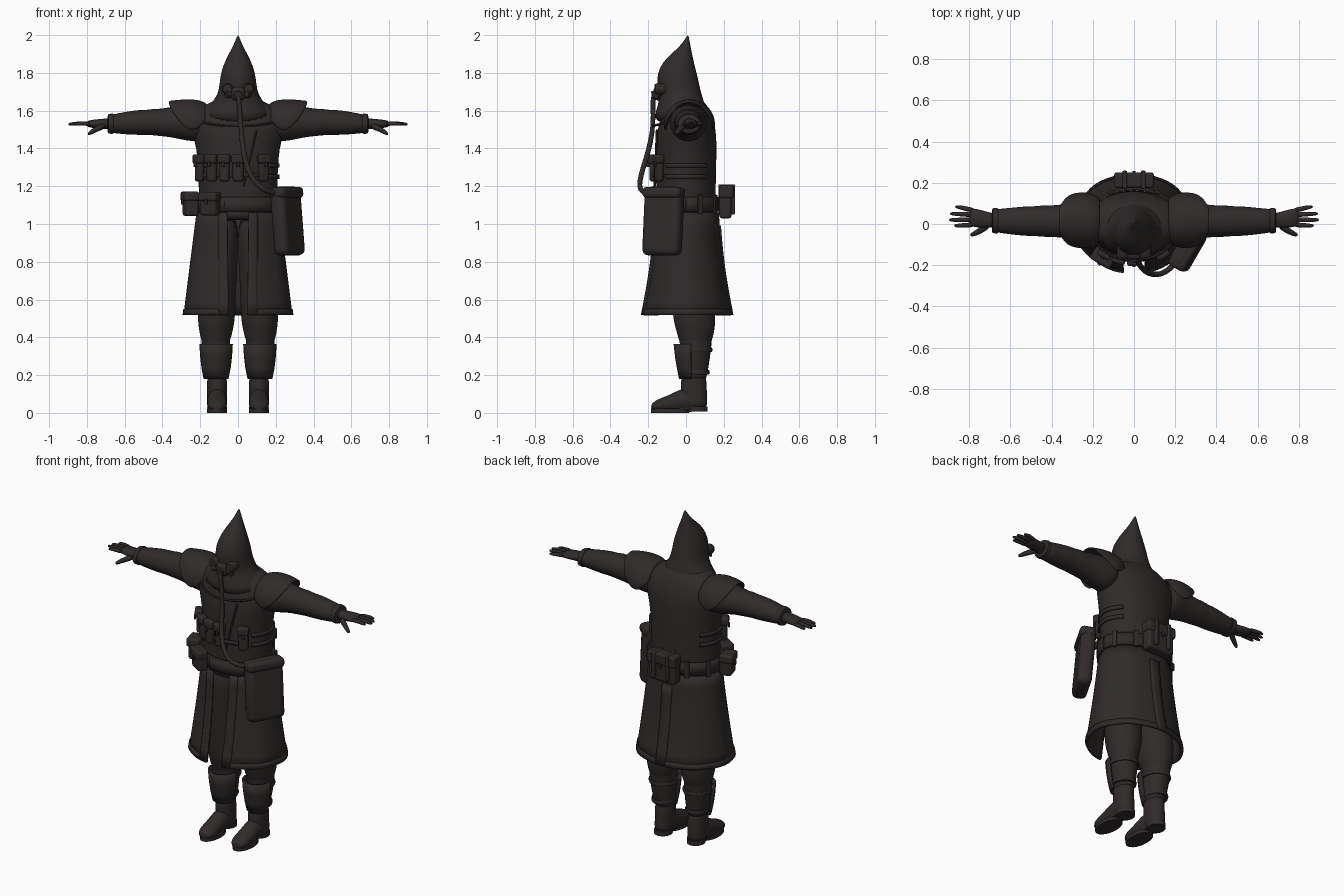
import bpy, bmesh, math
from mathutils import Vector, Matrix
from math import sin, cos, pi, radians

mat = bpy.data.materials.new("dark_brown_cloth")
mat.diffuse_color = (0.030, 0.0235, 0.0235, 1)


def finish(name, bm, mirror=False, solid=0, sub=0, bevel=0):
    bmesh.ops.recalc_face_normals(bm, faces=bm.faces)
    me = bpy.data.meshes.new(name)
    bm.to_mesh(me)
    bm.free()
    ob = bpy.data.objects.new(name, me)
    bpy.context.collection.objects.link(ob)
    me.materials.append(mat)
    if mirror:
        m = ob.modifiers.new("mirror", 'MIRROR')
        m.use_mirror_merge = False
    if solid:
        m = ob.modifiers.new("thickness", 'SOLIDIFY')
        m.thickness, m.offset = solid, 0
    if bevel:
        m = ob.modifiers.new("bevel", 'BEVEL')
        m.width, m.segments = bevel, 3
    if sub:
        m = ob.modifiers.new("smooth", 'SUBSURF')
        m.levels = m.render_levels = sub
    return ob


def loft(name, rings, closed=True, cap=True, **kw):
    bm = bmesh.new()
    vs = [[bm.verts.new(p) for p in r] for r in rings]
    n = len(rings[0])
    for a, b in zip(vs, vs[1:]):
        for i in range(n if closed else n - 1):
            j = (i + 1) % n
            bm.faces.new((a[i], a[j], b[j], b[i]))
    if closed and cap:
        bm.faces.new(vs[0])
        bm.faces.new(vs[-1])
    return finish(name, bm, **kw)


def ellipse(axis, d, c1, c2, r1, r2, n=24, a0=0, a1=None):
    """Ring (or arc a0..a1 in radians) across the given axis at distance d."""
    pts = []
    for i in range(n):
        t = 2 * pi * i / n if a1 is None else a0 + (a1 - a0) * i / (n - 1)
        u, v = c1 + r1 * cos(t), c2 + r2 * sin(t)
        pts.append({'x': (d, u, v), 'y': (u, d, v), 'z': (u, v, d)}[axis])
    return pts


def stack(name, axis, rows, n=24, **kw):
    return loft(name, [ellipse(axis, *r, n=n) for r in rows], **kw)


def tube(name, pts, radii, n=10, **kw):
    pts = [Vector(p) for p in pts]
    rings = []
    for i, p in enumerate(pts):
        d = pts[min(i + 1, len(pts) - 1)] - pts[max(i - 1, 0)]
        q = d.to_track_quat('Z', 'Y')
        r = radii[i] if isinstance(radii, list) else radii
        rings.append([p + q @ Vector((r * cos(2 * pi * k / n), r * sin(2 * pi * k / n), 0)) for k in range(n)])
    return loft(name, rings, **kw)


def box(name, loc, size, turn=0, lean=0, bevel=0.012, **kw):
    bm = bmesh.new()
    bmesh.ops.create_cube(bm, size=1)
    m = Matrix.Translation(loc) @ Matrix.Rotation(turn, 4, 'Z') @ Matrix.Rotation(lean, 4, 'X')
    bm.transform(m @ Matrix.Diagonal((*size, 1)))
    return finish(name, bm, bevel=bevel, **kw)


def pouch(name, angle, z, size, rx, ry, flap=0.4):
    """Box with a lid, set against an elliptical body at an angle (270 = front)."""
    a = radians(angle)
    nrm = Vector((cos(a) / rx, sin(a) / ry, 0)).normalized()
    p = Vector((rx * cos(a), ry * sin(a), z)) + nrm * size[1] / 2
    turn = math.atan2(nrm.x, -nrm.y)
    box(name, p, size, turn, bevel=0.014)
    fh = size[2] * flap
    box(name + "_flap", p + nrm * 0.005 + Vector((0, 0, (size[2] - fh) / 2 + 0.004)),
        (size[0] + 0.012, size[1] + 0.01, fh), turn, bevel=0.012)
    box(name + "_stud", p + nrm * (size[1] / 2 + 0.01) + Vector((0, 0, size[2] / 2 - fh)),
        (0.016, 0.012, 0.03), turn, bevel=0.004)


# Coat body and hood
stack("coat_body", 'z', [(1.02, 0, 0, .205, .16), (1.04, 0, 0, .21, .165), (1.12, 0, 0, .205, .158),
      (1.2, 0, 0, .21, .158), (1.3, 0, 0, .212, .16), (1.4, 0, 0, .22, .163), (1.48, 0, .002, .243, .158),
      (1.54, 0, .005, .255, .145), (1.59, 0, .005, .235, .128), (1.63, 0, 0, .18, .11), (1.67, 0, -.01, .09, .09)],
      n=32, sub=1)
hood = [ellipse('z', *r, n=32) for r in [
    (1.56, 0, -.02, .205, .142), (1.61, 0, -.02, .168, .127), (1.66, 0, -.024, .122, .115),
    (1.71, 0, -.036, .1, .112), (1.77, 0, -.046, .096, .11), (1.83, 0, -.046, .082, .094),
    (1.88, 0, -.033, .06, .07), (1.92, 0, -.014, .038, .042), (1.955, 0, .001, .02, .021), (2.0, 0, .01, .003, .003)]]
for k, drop in ((0, 0.04), (1, 0.01)):
    hood[k] = [(x, y - .014 * max(0, -y / .16), z - drop * max(0, -y / .16)) for x, y, z in hood[k]]
loft("hood", hood, sub=1)
tube("hood_edge", hood[0] + hood[0][:1], .007, n=6)


# Open-fronted skirt with raised trim and hem
def skirt_r(z):
    t = (1.08 - z) / .56
    return .212 + .07 * t, .163 + .071 * t - .012 * sin(pi * t)


def skirt_arc(z, x0, x1=None, grow=0, n=56):
    rx, ry = skirt_r(z)
    g0 = math.asin(x0 / rx)
    g1 = 2 * pi - g0 if x1 is None else math.asin(x1 / rx)
    pts = []
    for i in range(n):
        t = -pi / 2 + g0 + (g1 - g0) * i / (n - 1)
        w = 1 + .012 * sin(9 * t) * (1.08 - z)
        pts.append(((rx + grow) * cos(t) * w, .004 + (ry + grow) * sin(t) * w, z))
    return pts


zs = [1.06 - .54 * i / 8 for i in range(9)]
loft("coat_skirt", [skirt_arc(z, .058 - .012 * (1.06 - z)) for z in zs], closed=False, solid=.012)
loft("front_trim", [skirt_arc(z, .055 - .012 * (1.06 - z), .1, .006, 5) for z in zs], closed=False, solid=.012, mirror=True)
loft("coat_hem", [skirt_arc(z, .052, None, .004) for z in (.55, .535, .518)], closed=False, solid=.014)
loft("back_vent_flap", [[(x, .006 + skirt_r(z)[1] * math.sqrt(1 - (x / skirt_r(z)[0])**2) + .006, z)
     for x in (-.03, -.01, .01, .035)] for z in zs[1:]], closed=False, solid=.01)

# Belt, buckle plate and body straps
def band(name, z, h, rx, ry, a0=0, a1=360, mirror=False, t=.01):
    loft(name, [ellipse('z', zz, 0, 0, rx, ry, n=40, a0=radians(a0), a1=radians(a1))
         for zz in (z - h / 2, z, z + h / 2)], closed=False, solid=t, mirror=mirror)


band("belt", 1.105, .075, .219, .172, t=.014)
band("belt_plate", 1.1, .07, .225, .178, 252, 312, t=.014)
for z in (1.25, 1.31):
    band("side_strap", z, .022, .216, .165, -40, 40, mirror=True)
for a in (25, 60, 120, 155):
    c, s = cos(radians(a)), sin(radians(a))
    box("belt_loop", (.226 * c, .179 * s, 1.105), (.03, .014, .1), math.atan2(c / .22, -s / .172), bevel=.004)
tube("coat_front_seam", [(.03 + .07 * t, -.166 + .012 * t, 1.2 + .3 * t) for t in (0, .25, .5, .75, 1)], .006, n=6)

# Pouches
for a in (206, 232, 251, 270, 307):
    pouch("chest_pouch", a, 1.295, (.056, .034, .14), .212, .16, .35)
band("pouch_strap", 1.26, .022, .222, .17, 195, 315)
pouch("belt_pouch", 232, 1.105, (.1, .06, .12), .215, .17)
pouch("side_pouch", 192, 1.105, (.09, .07, .125), .222, .172)
pouch("back_pouch", 90, 1.115, (.18, .065, .17), .215, .176)
for s in (-1, 1):
    box("back_pouch_strap", (s * .045, .215, 1.13), (.022, .088, .16), bevel=.006)

# Satchel canister on the hip
turn = radians(60)
box("hip_satchel", (.262, -.12, 1.015), (.22, .085, .365), turn, radians(-5), bevel=.032)
box("satchel_lid", (.257, -.117, 1.165), (.226, .092, .06), turn, radians(-5), bevel=.022)

# Mask, goggles and breathing hose
box("mask_snout", (0, -.148, 1.69), (.075, .05, .07), bevel=.02)
for s in (-1, 1):
    tube("goggle", [(s * .052, -.11, 1.715), (s * .056, -.155, 1.715), (s * .057, -.165, 1.715)], [.03, .03, .024], n=16)
    tube("mask_filter", [(s * .03, -.14, 1.69), (s * .065, -.16, 1.685)], .02, n=14)
tube("mask_valve", [(0, -.15, 1.685), (0, -.182, 1.68)], [.026, .022], n=16)
tube("breathing_hose", [(0, -.165, 1.69), (.004, -.178, 1.66), (.01, -.172, 1.58), (.018, -.178, 1.48),
     (.028, -.2, 1.38), (.05, -.23, 1.29), (.085, -.246, 1.225), (.13, -.246, 1.185), (.175, -.22, 1.165),
     (.215, -.17, 1.16)], .0145, n=10, sub=1)

# Shoulder capes: arches that narrow toward the outer edge
rows = [(.165, .105, .105, 75), (.2, .125, .122, 95), (.24, .132, .128, 108), (.28, .13, .128, 98),
        (.32, .122, .124, 78), (.35, .11, .121, 52), (.366, .1, .119, 24)]
loft("shoulder_cape", [ellipse('x', x, .018, 1.527, ry, rz, n=18, a0=radians(90 - h), a1=radians(90 + h))
     for x, ry, rz, h in rows], closed=False, solid=.012, sub=1, mirror=True)

# Sleeves, with soft folds and cuffs
stack("sleeve", 'x', [(.17, .01, 1.53, .1, .09), (.24, .012, 1.535, .1, .1), (.3, .014, 1.537, .088, .09),
      (.36, .014, 1.54, .08, .08), (.41, .014, 1.537, .076, .072), (.44, .014, 1.54, .078, .072),
      (.48, .014, 1.538, .072, .066), (.52, .014, 1.538, .073, .067), (.58, .014, 1.535, .067, .062),
      (.64, .015, 1.532, .06, .053), (.685, .016, 1.53, .056, .048)], sub=1, mirror=True)
stack("cuff", 'x', [(.66, .016, 1.531, .06, .052), (.668, .016, 1.531, .062, .054), (.686, .016, 1.53, .06, .051),
      (.69, .016, 1.53, .05, .042)], mirror=True)

# Gloved hands
stack("palm", 'x', [(.67, .018, 1.53, .036, .032), (.71, .02, 1.53, .038, .028), (.745, .025, 1.53, .045, .025),
      (.785, .032, 1.53, .046, .02), (.8, .034, 1.53, .04, .014)], n=16, sub=1, mirror=True)
for y0, y1, tip in ((-.004, -.008, .875), (.02, .02, .9), (.044, .05, .895), (.066, .083, .87)):
    tube("finger", [(.775, y0, 1.53), (.82, (y0 + y1) / 2, 1.533), (tip - .02, y1, 1.53), (tip, y1, 1.527)],
         [.014, .0125, .011, .006], n=8, sub=1, mirror=True)
tube("thumb", [(.705, -.002, 1.522), (.745, -.032, 1.505), (.78, -.05, 1.485), (.795, -.055, 1.472)],
     [.02, .016, .013, .007], n=8, sub=1, mirror=True)

# Trousers and boots
stack("trouser_leg", 'z', [(1.05, .07, .01, .07, .1), (.9, .095, .015, .098, .11), (.75, .105, .03, .1, .115),
      (.6, .113, .04, .1, .115), (.52, .114, .043, .1, .114), (.46, .116, .047, .095, .107), (.43, .117, .05, .087, .1),
      (.4, .117, .05, .083, .093), (.385, .118, .05, .074, .086), (.36, .118, .052, .077, .084),
      (.28, .114, .05, .07, .076), (.2, .111, .044, .06, .068), (.17, .11, .04, .054, .066)], sub=1, mirror=True)
loft("shin_guard", [ellipse('z', z, .116, .035, rx, ry, n=18, a0=radians(185), a1=radians(355))
     for z, rx, ry in ((.365, .083, .095), (.3, .079, .088), (.24, .072, .078), (.18, .06, .066))],
     closed=False, solid=.012, mirror=True)
for z, r in ((.335, .081), (.215, .066)):
    stack("shin_strap", 'z', [(z - .012, .115, .046, r, r + .01), (z, .115, .046, r + .004, r + .014),
          (z + .012, .115, .046, r, r + .01)], mirror=True)
stack("boot_shaft", 'z', [(.22, .111, .042, .05, .062), (.17, .111, .04, .053, .068), (.1, .111, .042, .053, .07),
      (.05, .111, .045, .054, .068), (.025, .111, .045, .053, .066)], sub=1, mirror=True)
stack("boot_foot", 'y', [(.08, .111, .06, .045, .05), (.03, .111, .07, .052, .065), (-.03, .111, .064, .052, .064),
      (-.08, .111, .05, .052, .048), (-.13, .111, .043, .053, .037), (-.165, .111, .036, .044, .028),
      (-.185, .111, .031, .022, .014)], n=20, sub=1, mirror=True)
loft("boot_sole", [ellipse('z', z, .111, -.085, .054, .1) for z in (0, .022)], mirror=True)
box("boot_arch", (.111, 0, .03), (.08, .14, .026), bevel=.006, mirror=True)
stack("boot_heel", 'z', [(0.008, .111, .06, .051, .055), (.035, .111, .055, .052, .06)], mirror=True)

# Smooth shading with crisp hard edges
bpy.ops.object.select_all(action='SELECT')
bpy.context.view_layer.objects.active = bpy.data.objects["hood"]
bpy.ops.object.shade_smooth_by_angle(angle=radians(40))
